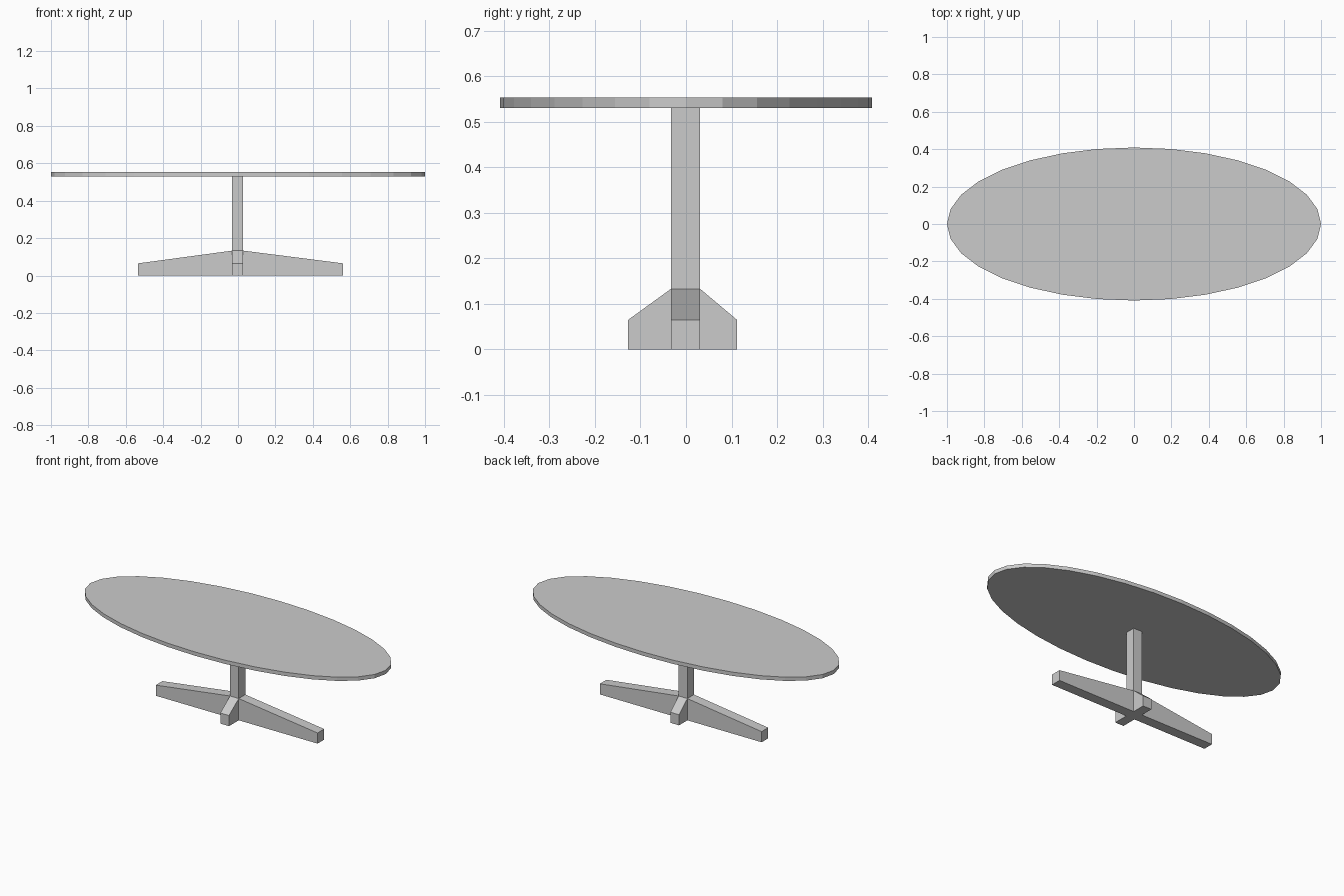
import bpy, bmesh
from mathutils import Vector
from math import cos, sin, pi

if "Cube" in bpy.data.objects:
    bpy.data.objects.remove(bpy.data.objects["Cube"])

TOP_Z, THICK = 0.553, 0.023
X0, X1, Y0, Y1 = -0.031, 0.028, -0.033, 0.031   # post footprint
HUB_H, TIP_H = 0.133, 0.065                      # foot heights at post and tip


def extrude(name, points, direction):
    """Solid made by sweeping a flat outline along a direction."""
    bm = bmesh.new()
    face = bm.faces.new([bm.verts.new(p) for p in points])
    swept = bmesh.ops.extrude_face_region(bm, geom=[face])["geom"]
    verts = [v for v in swept if isinstance(v, bmesh.types.BMVert)]
    bmesh.ops.translate(bm, verts=verts, vec=Vector(direction))
    bmesh.ops.recalc_face_normals(bm, faces=bm.faces)
    mesh = bpy.data.meshes.new(name)
    bm.to_mesh(mesh)
    bm.free()
    obj = bpy.data.objects.new(name, mesh)
    bpy.context.collection.objects.link(obj)
    return obj


# Oval tabletop with 32 flat sides
oval = [(cos(2 * pi * i / 32), 0.409 * sin(2 * pi * i / 32), TOP_Z - THICK)
        for i in range(32)]
extrude("tabletop", oval, (0, 0, THICK))

# Square post from the floor to the tabletop
extrude("post", [(X0, Y0, 0), (X1, Y0, 0), (X1, Y1, 0), (X0, Y1, 0)],
        (0, 0, TOP_Z - THICK))


def foot_profile(inner, tip):
    return [(inner, 0), (tip, 0), (tip, TIP_H), (inner, HUB_H)]


# Long sloping feet to the left and right
for name, inner, tip in (("left_foot", X0, -0.534), ("right_foot", X1, 0.562)):
    extrude(name, [(x, Y0, z) for x, z in foot_profile(inner, tip)], (0, Y1 - Y0, 0))

# Short sloping feet to the front and back
for name, inner, tip in (("front_foot", Y0, -0.127), ("back_foot", Y1, 0.112)):
    extrude(name, [(X0, y, z) for y, z in foot_profile(inner, tip)], (X1 - X0, 0, 0))
